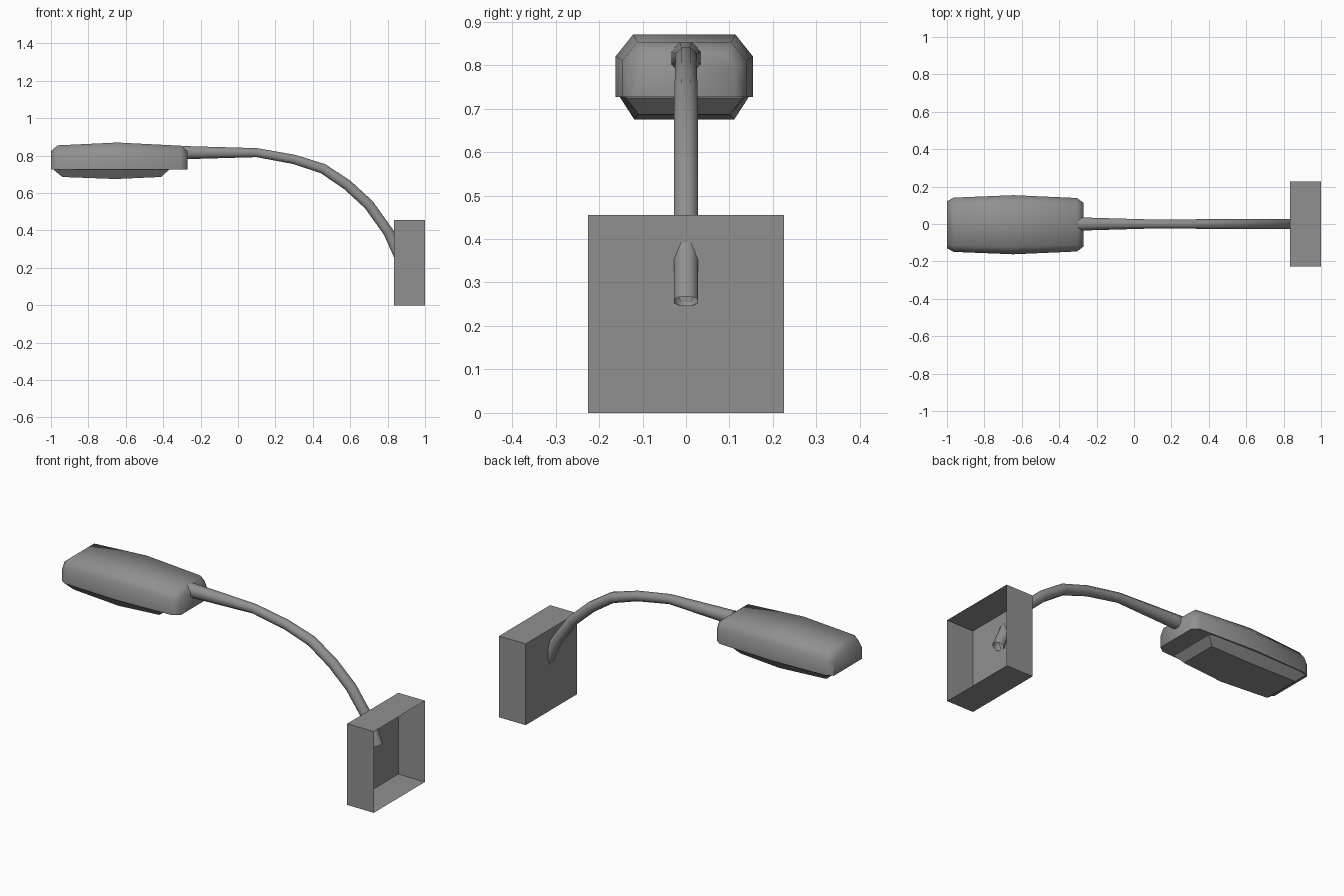
import bpy, bmesh, math
from mathutils import Vector, Matrix

cube = bpy.data.objects.get("Cube")
if cube:
    bpy.data.objects.remove(cube, do_unlink=True)

GREY = (0.28, 0.28, 0.28, 1.0)
grey = bpy.data.materials.new("mid grey")
grey.use_nodes = True
grey.diffuse_color = GREY
grey.node_tree.nodes["Principled BSDF"].inputs["Base Color"].default_value = GREY


def finish(name, bm, smooth=None):
    """Turn a bmesh into a named grey object, optionally smooth shaded."""
    bmesh.ops.recalc_face_normals(bm, faces=bm.faces)
    mesh = bpy.data.meshes.new(name)
    bm.to_mesh(mesh)
    bm.free()
    mesh.materials.append(grey)
    obj = bpy.data.objects.new(name, mesh)
    bpy.context.collection.objects.link(obj)
    if smooth:
        bpy.ops.object.select_all(action="DESELECT")
        obj.select_set(True)
        bpy.context.view_layer.objects.active = obj
        bpy.ops.object.shade_smooth_by_angle(angle=math.radians(smooth))
    return obj


def loft(name, rings, caps=True, smooth=None):
    """Skin a list of closed rings that have equal point counts."""
    bm = bmesh.new()
    loops = [[bm.verts.new(p) for p in ring] for ring in rings]
    for a, b in zip(loops, loops[1:]):
        for i in range(len(a)):
            j = (i + 1) % len(a)
            bm.faces.new((a[i], a[j], b[j], b[i]))
    if caps:
        bm.faces.new(loops[0])
        bm.faces.new(loops[-1])
    return finish(name, bm, smooth)


def mirrored(x, half, y0=-0.004):
    """Cross-section at x from its +y half, mirrored across the middle."""
    pts = half + [(-y, z) for y, z in reversed(half)]
    return [(x, y + y0, z) for y, z in pts]


# Wall box, open at its back
bm = bmesh.new()
bmesh.ops.create_cube(bm, size=1, matrix=Matrix.Translation((0.917, 0, 0.2275))
                      @ Matrix.Diagonal((0.165, 0.452, 0.455, 1)))
back = [f for f in bm.faces if f.calc_center_median().x > 0.99]
bmesh.ops.delete(bm, geom=back, context="FACES_ONLY")
finish("wall_box", bm)

# Lamp housing: x, half width, shoulder height, top height, top inset
housing = [
    (-1.0, 0.125, 0.79, 0.825, 0.022),
    (-0.965, 0.145, 0.81, 0.855, 0.035),
    (-0.645, 0.158, 0.82, 0.87, 0.04),
    (-0.305, 0.143, 0.81, 0.853, 0.035),
    (-0.27, 0.117, 0.79, 0.825, 0.022),
]
loft("lamp_housing",
     [mirrored(x, [(w, 0.727), (w, s), (w - inset, t)])
      for x, w, s, t, inset in housing], smooth=60)

# Lens under the housing: x, rim half width, bottom half width, bottom height
lens = [
    (-0.985, 0.135, 0.134, 0.724),
    (-0.94, 0.143, 0.105, 0.686),
    (-0.655, 0.15, 0.115, 0.675),
    (-0.41, 0.143, 0.105, 0.686),
    (-0.37, 0.135, 0.134, 0.724),
]
loft("lamp_lens",
     [mirrored(x, [(w, 0.729), (b, z)]) for x, w, b, z in lens], smooth=25)

# Curved arm: x, z, radius, open at both ends
arm = [
    (-0.3, 0.816, 0.037), (0.1, 0.816, 0.025), (0.3, 0.78, 0.026),
    (0.455, 0.73, 0.028), (0.585, 0.643, 0.029), (0.7, 0.537, 0.029),
    (0.805, 0.39, 0.029), (0.864, 0.257, 0.029),
]
SIDES = 8
rings = []
for k, (x, z, r) in enumerate(arm):
    before, after = arm[max(k - 1, 0)], arm[min(k + 1, len(arm) - 1)]
    along = Vector((after[0] - before[0], 0, after[1] - before[1])).normalized()
    side = Vector((0, 1, 0))
    up = along.cross(side)
    ring = []
    for i in range(SIDES):
        a = math.tau * (i + 0.5) / SIDES
        ring.append(Vector((x, 0, z)) + (side * math.cos(a) + up * math.sin(a)) * r * 1.04)
    rings.append(ring)
loft("curved_arm", rings, caps=False, smooth=50)
